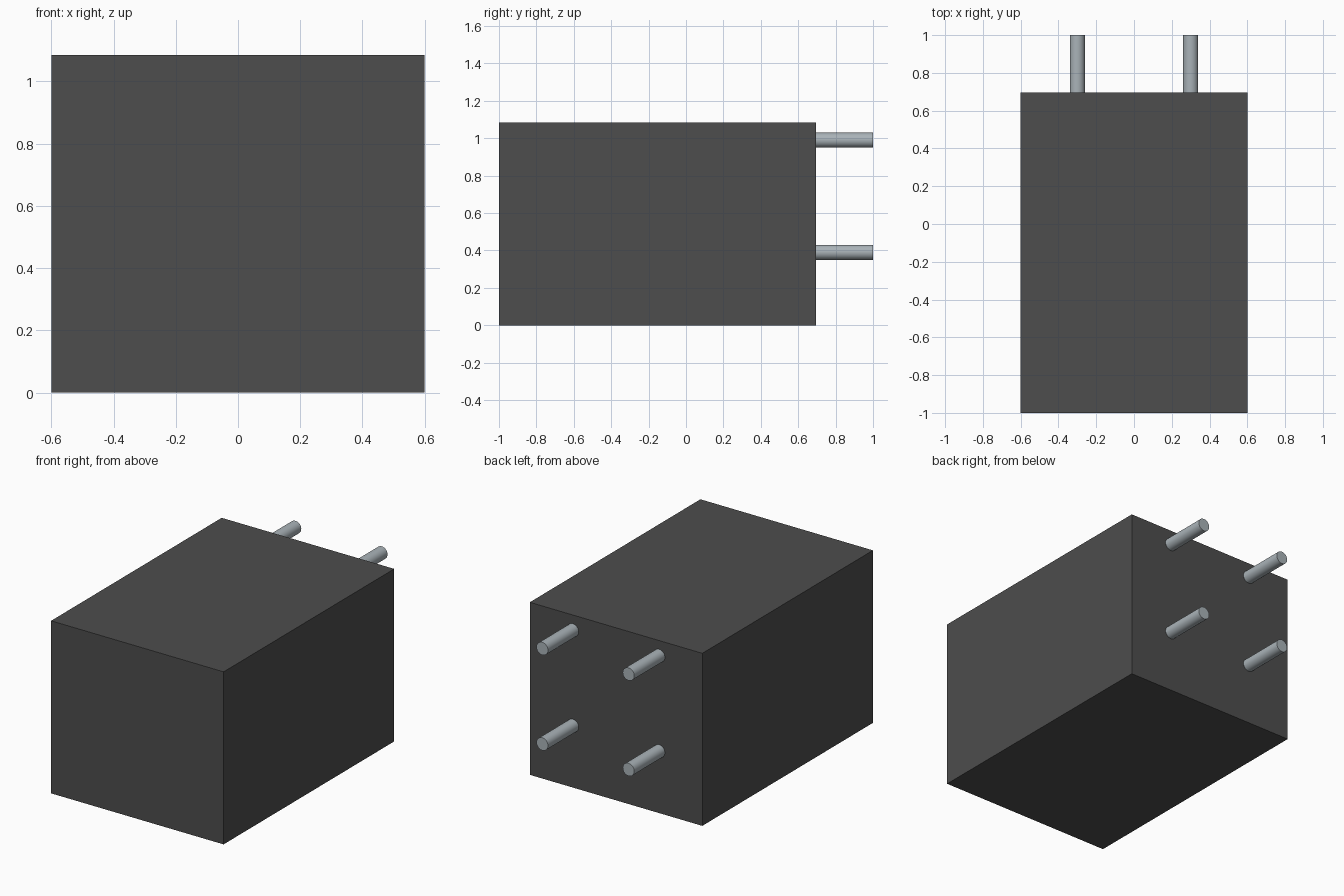
import bpy
import math

cube = bpy.data.objects.get("Cube")
if cube:
    bpy.data.objects.remove(cube, do_unlink=True)


def make_material(name, rgb, metallic=0.0):
    mat = bpy.data.materials.new(name)
    mat.use_nodes = True
    mat.diffuse_color = (*rgb, 1)
    bsdf = mat.node_tree.nodes["Principled BSDF"]
    bsdf.inputs["Base Color"].default_value = (*rgb, 1)
    return mat


dark_grey = make_material("dark grey", (0.075, 0.075, 0.075))
steel = make_material("steel", (0.40, 0.45, 0.48))

# Main dimensions
WIDTH, HEIGHT = 1.2, 1.085
FRONT, BACK, PIN_END = -1.0, 0.695, 1.0
PIN_RADIUS, PIN_X = 0.04, 0.3

# Solid block body
bpy.ops.mesh.primitive_cube_add(size=1, location=(0, (FRONT + BACK) / 2, HEIGHT / 2))
body = bpy.context.object
body.name = "block_body"
body.scale = (WIDTH, BACK - FRONT, HEIGHT)
bpy.ops.object.transform_apply(location=False, rotation=False, scale=True)
body.data.materials.append(dark_grey)


# Round mounting pins sticking out of the back face
def add_pin(name, x, z):
    start = BACK - 0.01
    bpy.ops.mesh.primitive_cylinder_add(
        vertices=32, radius=PIN_RADIUS, depth=PIN_END - start,
        location=(x, (start + PIN_END) / 2, z), rotation=(math.pi / 2, 0, 0))
    pin = bpy.context.object
    pin.name = name
    pin.data.materials.append(steel)
    bpy.ops.object.shade_smooth_by_angle(angle=math.radians(30))


for level, z in (("upper", 0.99), ("lower", 0.39)):
    for side, sign in (("left", 1), ("right", -1)):
        add_pin(f"{level}_{side}_pin", sign * PIN_X, z)
